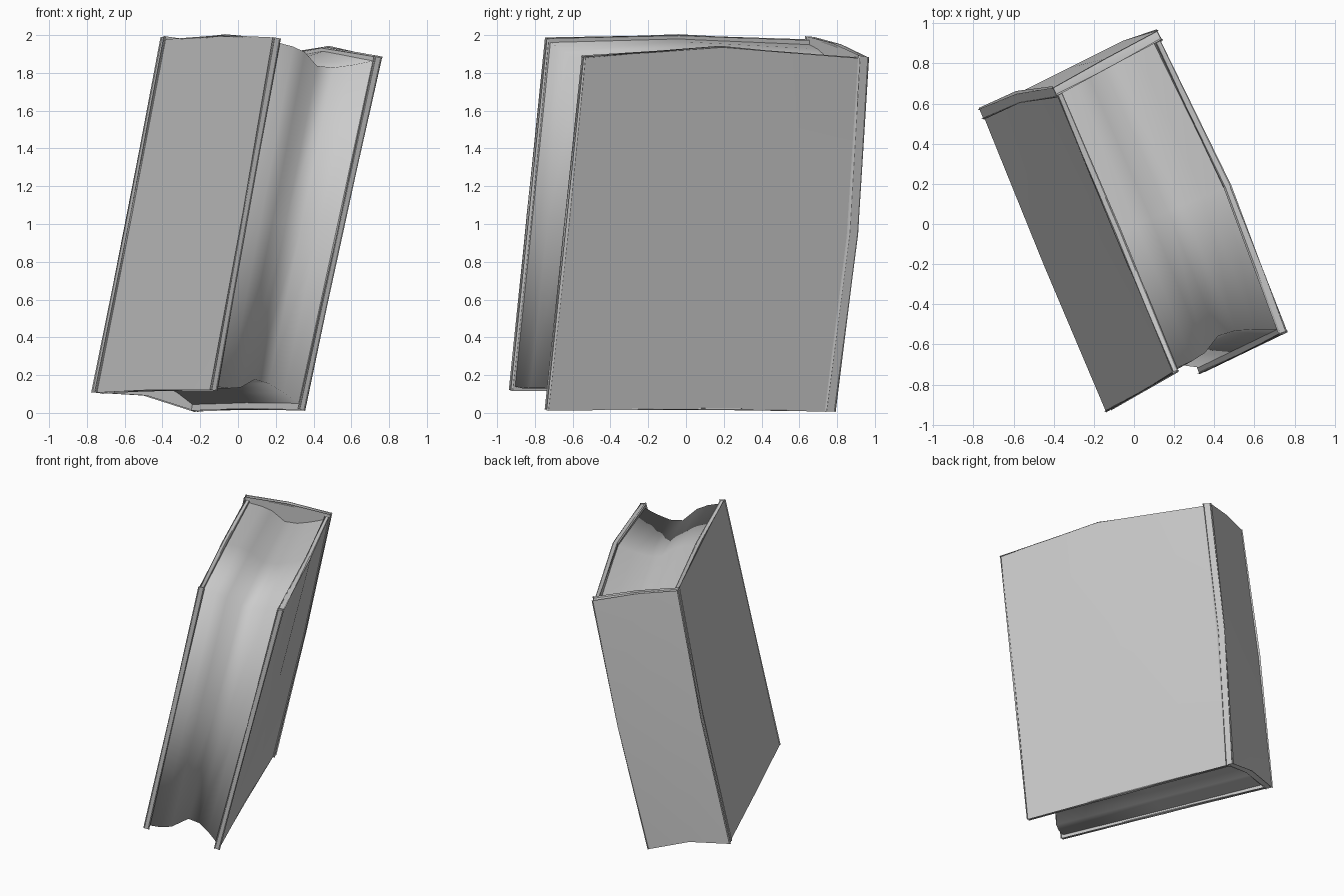
import bpy
import bmesh
from mathutils import Vector

if "Cube" in bpy.data.objects:
    bpy.data.objects.remove(bpy.data.objects["Cube"])

# One flat colour for the whole book
grey = bpy.data.materials.new("plain_grey")
grey.diffuse_color = (0.6, 0.6, 0.6, 1)
grey.use_nodes = True
grey.node_tree.nodes["Principled BSDF"].inputs["Base Color"].default_value = grey.diffuse_color

# Corners of the leaning book: u = fore edge to spine, v = bottom to top,
# w = left cover to right cover. Keyed by (u, v, w).
CORNERS = {
    (0, 0, 0): (-0.14, -0.93, 0.13), (1, 0, 0): (-0.745, 0.53, 0.115),
    (0, 1, 0): (0.19, -0.74, 1.98), (1, 1, 0): (-0.385, 0.64, 1.97),
    (0, 0, 1): (0.35, -0.73, 0.02), (1, 0, 1): (-0.22, 0.74, 0.015),
    (0, 1, 1): (0.755, -0.535, 1.88), (1, 1, 1): (0.13, 0.915, 1.87),
}


def place(u, v, w):
    """Map book coordinates to space, with softly bowed top and spine edges."""
    p = Vector()
    for (a, b, c), co in CORNERS.items():
        k = (u if a else 1 - u) * (v if b else 1 - v) * (w if c else 1 - w)
        p += k * Vector(co)
    bow_u, bow_v = 4 * u * (1 - u), 4 * v * (1 - v)
    p.z += bow_u * v * (0.025 + 0.035 * w)
    p.x += bow_u * v * 0.035 * w
    p.y += bow_v * u * 0.028
    return p


def finish(name, bm, angle=None):
    bmesh.ops.recalc_face_normals(bm, faces=bm.faces)
    mesh = bpy.data.meshes.new(name)
    bm.to_mesh(mesh)
    bm.free()
    mesh.materials.append(grey)
    obj = bpy.data.objects.new(name, mesh)
    bpy.context.collection.objects.link(obj)
    bpy.ops.object.select_all(action='DESELECT')
    obj.select_set(True)
    bpy.context.view_layer.objects.active = obj
    if angle is None:
        bpy.ops.object.shade_smooth()
    else:
        bpy.ops.object.shade_smooth_by_angle(angle=angle)
    return obj


def slab(name, lo, hi, cuts, notch=0.0):
    """Thin board with rounded rims, spanning lo..hi in book coordinates."""
    bm = bmesh.new()
    bmesh.ops.create_cube(bm, size=1)
    for axis in cuts:
        normal = Vector((0, 0, 0))
        normal[axis] = 1
        bmesh.ops.bisect_plane(bm, geom=bm.verts[:] + bm.edges[:] + bm.faces[:],
                               plane_co=(0, 0, 0), plane_no=normal)
    for vert in bm.verts:
        t = [lo[i] + (hi[i] - lo[i]) * (vert.co[i] + 0.5) for i in range(3)]
        mid = abs(vert.co.z) < 0.01
        low = vert.co.y < -0.4
        vert.co = place(*t)
        if mid:
            vert.co.z += notch if low else notch * 0.4
    rims = [e for e in bm.edges if len(e.link_faces) == 2
            and e.calc_face_angle(0) > 0.8]
    bmesh.ops.bevel(bm, geom=rims, offset=0.008, segments=2, profile=0.5,
                    affect='EDGES')
    return finish(name, bm, 0.6)


# Covers and spine
slab("left_cover", (0, 0, 0), (1, 1, 0.05), (0, 1))
slab("right_cover", (0, 0, 0.95), (1, 1, 1), (0, 1))
slab("spine", (1.0, 0, -0.01), (1.03, 1.008, 1.01), (1, 2), notch=0.035)

# Page block: hollowed bottom, fore edge and top as one smooth sheet
bm = bmesh.new()
rows = []
for w, r in ((0.04, 0.008), (0.2, 0.012), (0.33, 0.022), (0.5, 0.055),
             (0.65, 0.052), (0.8, 0.035), (0.96, 0.012)):
    f = r * 1.15
    path = ((1.005, r), (0.5, r), (f, r), (f, 0.5),
            (f, 1 - r), (0.5, 1 - r), (1.005, 1 - r))
    rows.append([bm.verts.new(place(u, v, w)) for u, v in path])
for a, b in zip(rows, rows[1:]):
    for i in range(len(a) - 1):
        bm.faces.new((a[i], a[i + 1], b[i + 1], b[i]))
finish("pages", bm)
